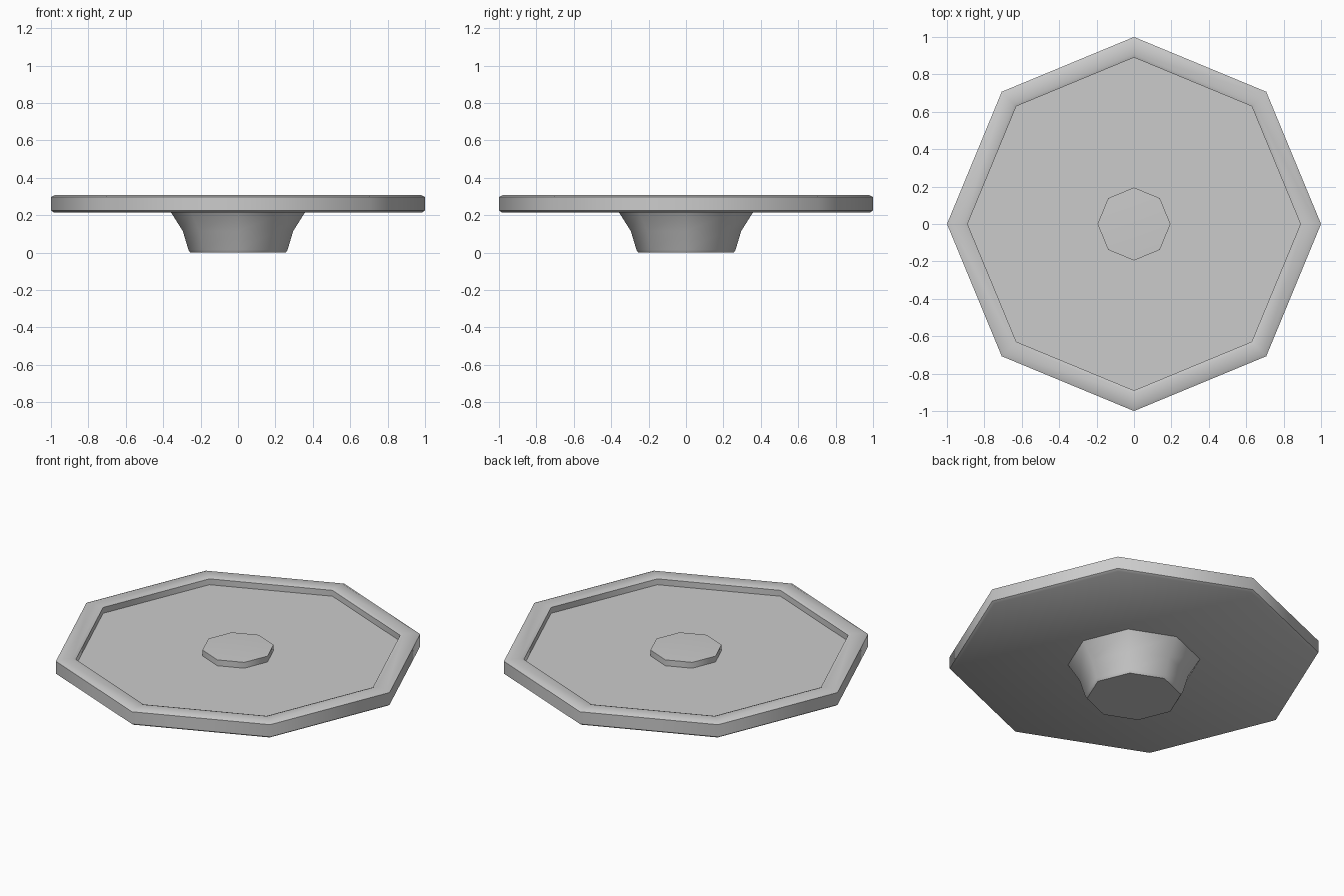
import bpy, bmesh, math

if "Cube" in bpy.data.objects:
    bpy.data.objects.remove(bpy.data.objects["Cube"])

SIDES = 8


def revolve(name, profile):
    """Closed eight-sided solid from (radius, height) points, listed bottom to top."""
    bm = bmesh.new()
    rings = []
    for r, z in profile:
        if r == 0:
            rings.append([bm.verts.new((0, 0, z))])
        else:
            rings.append([bm.verts.new((r * math.cos(math.tau * i / SIDES),
                                        r * math.sin(math.tau * i / SIDES), z))
                          for i in range(SIDES)])
    for a, b in zip(rings, rings[1:]):
        for i in range(SIDES):
            j = (i + 1) % SIDES
            if len(a) == 1:
                bm.faces.new((a[0], b[j], b[i]))
            elif len(b) == 1:
                bm.faces.new((a[i], a[j], b[0]))
            else:
                bm.faces.new((a[i], a[j], b[j], b[i]))
    bmesh.ops.recalc_face_normals(bm, faces=bm.faces)
    mesh = bpy.data.meshes.new(name)
    bm.to_mesh(mesh)
    bm.free()
    obj = bpy.data.objects.new(name, mesh)
    bpy.context.collection.objects.link(obj)
    bpy.ops.object.select_all(action='DESELECT')
    obj.select_set(True)
    bpy.context.view_layer.objects.active = obj
    bpy.ops.object.shade_smooth_by_angle(angle=math.radians(46))
    return obj


# Tray with raised rim, recessed floor and low central boss
revolve("tray", [(0, 0.215), (0.985, 0.215), (1.0, 0.225), (1.0, 0.298),
                 (0.98, 0.307), (0.91, 0.307), (0.89, 0.30), (0.89, 0.265),
                 (0.195, 0.265), (0.195, 0.30), (0, 0.307)])

# Flared foot under the tray
revolve("foot", [(0, 0.0), (0.255, 0.0), (0.265, 0.015), (0.295, 0.115),
                 (0.36, 0.218), (0, 0.218)])
